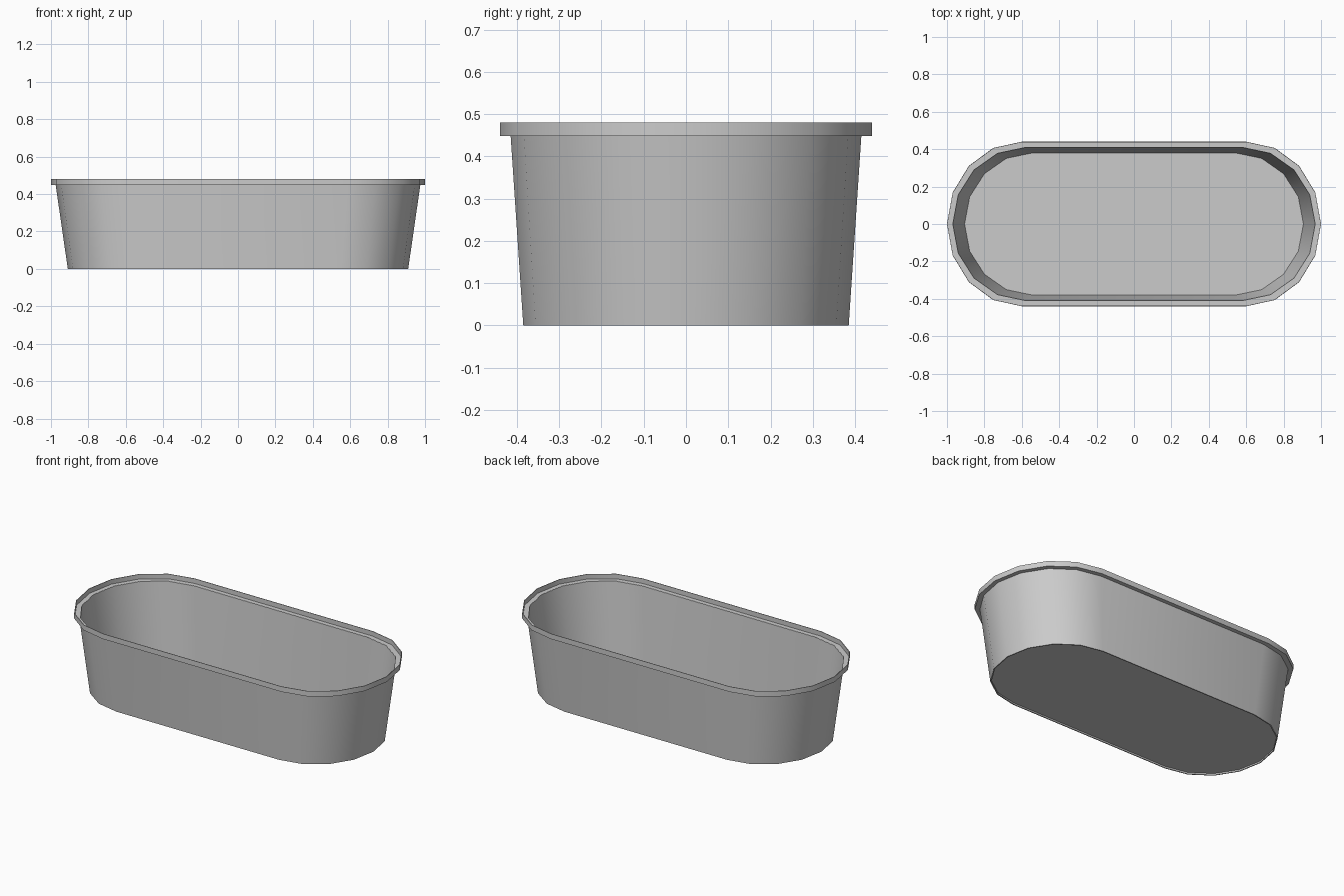
import bpy
import bmesh
from math import sin, cos, pi, radians

SEGMENTS = 8  # facets around each rounded end

cube = bpy.data.objects.get("Cube")
if cube:
    bpy.data.objects.remove(cube, do_unlink=True)

grey = bpy.data.materials.new("light_grey")
grey.use_nodes = True
colour = (0.6, 0.6, 0.6, 1)
grey.diffuse_color = colour
grey.node_tree.nodes["Principled BSDF"].inputs["Base Color"].default_value = colour


def oval(bm, half_x, half_y, z):
    """Closed ring: two faceted half ellipses joined by straight sides."""
    centre = half_x * 0.6
    ring = []
    for side, start in ((1, -pi / 2), (-1, pi / 2)):
        for i in range(SEGMENTS + 1):
            a = start + pi * i / SEGMENTS
            x = side * centre + (half_x - centre) * cos(a)
            ring.append(bm.verts.new((x, half_y * sin(a), z)))
    return ring


def loft(name, profile, closed=False, cap=False):
    """Skin a list of (half_x, half_y, z) rings."""
    bm = bmesh.new()
    rings = [oval(bm, *p) for p in profile]
    pairs = list(zip(rings, rings[1:]))
    if closed:
        pairs.append((rings[-1], rings[0]))
    for lower, upper in pairs:
        for i in range(len(lower)):
            j = (i + 1) % len(lower)
            bm.faces.new((lower[i], lower[j], upper[j], upper[i]))
    if cap:
        bm.faces.new(rings[0])
        bm.faces.new(rings[-1])
    bmesh.ops.recalc_face_normals(bm, faces=bm.faces)
    mesh = bpy.data.meshes.new(name)
    bm.to_mesh(mesh)
    bm.free()
    obj = bpy.data.objects.new(name, mesh)
    bpy.context.collection.objects.link(obj)
    mesh.materials.append(grey)
    bpy.ops.object.select_all(action="DESELECT")
    obj.select_set(True)
    bpy.context.view_layer.objects.active = obj
    bpy.ops.object.shade_smooth_by_angle(angle=radians(30))
    return obj


# Thin tapered wall, open at the top and bottom
loft("tub_wall", [
    (0.91, 0.385, 0), (0.975, 0.415, 0.45),
    (0.969, 0.409, 0.45), (0.904, 0.379, 0),
], closed=True)

# Floor plate, slightly recessed above the wall's foot
loft("tub_floor", [(0.908, 0.383, 0.01), (0.908, 0.383, 0.014)], cap=True)

# Flat ledge with an upright lip around its outer edge
loft("rim", [
    (0.97, 0.41, 0.448), (1.0, 0.44, 0.448), (1.0, 0.44, 0.48),
    (0.997, 0.437, 0.48), (0.997, 0.437, 0.451), (0.97, 0.41, 0.451),
], closed=True)
